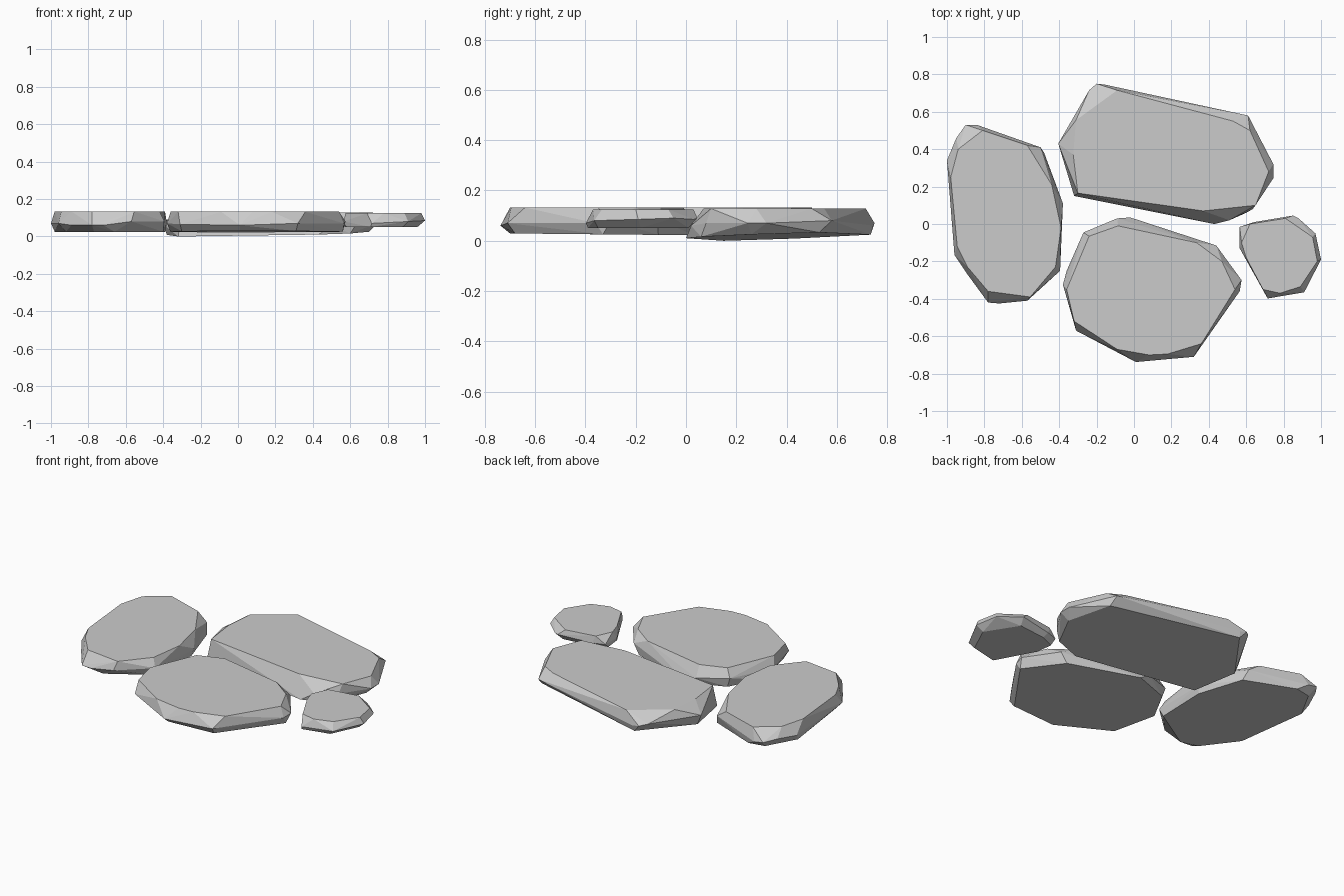
import bpy, bmesh
from math import radians


def stone(name, top_z, top, rim, base, base_plane):
    """Faceted slab: convex hull of a flat top, a widest rim (x, y, z) and a tilted base."""
    a, b, c = base_plane
    pts = [(x, y, top_z) for x, y in top] + list(rim)
    pts += [(x, y, a + b * x + c * y) for x, y in base]
    bm = bmesh.new()
    for p in pts:
        bm.verts.new(p)
    hull = bmesh.ops.convex_hull(bm, input=bm.verts[:])
    loose = [v for v in bm.verts if not v.link_faces]
    bmesh.ops.delete(bm, geom=loose, context='VERTS')
    bmesh.ops.dissolve_limit(bm, angle_limit=radians(3), verts=bm.verts[:], edges=bm.edges[:])
    bmesh.ops.recalc_face_normals(bm, faces=bm.faces[:])
    mesh = bpy.data.meshes.new(name)
    bm.to_mesh(mesh)
    bm.free()
    obj = bpy.data.objects.new(name, mesh)
    bpy.context.collection.objects.link(obj)
    return obj


# Tall oval slab on the left
stone("left_stone", 0.133,
      [(-.98, .25), (-.94, .40), (-.81, .50), (-.57, .42), (-.44, .21), (-.39, -.02),
       (-.42, -.23), (-.555, -.39), (-.78, -.36), (-.89, -.23), (-.945, -.12)],
      [(-1, .34, .07), (-.95, .46, .08), (-.90, .53, .07), (-.84, .53, .06),
       (-.50, .41, .085), (-.38, .11, .07), (-.395, -.25, .08), (-.57, -.41, .08),
       (-.72, -.425, .06), (-.78, -.42, .06), (-.89, -.27, .06), (-.96, -.165, .07)],
      [(-.98, .30), (-.88, .48), (-.78, .50), (-.48, .38), (-.39, .10), (-.40, -.22),
       (-.66, -.38), (-.77, -.35), (-.92, -.15)],
      (.025, 0, 0))

# Long slab at the back
stone("back_stone", 0.128,
      [(-.325, .37), (-.31, .555), (-.09, .715), (.53, .55), (.62, .50), (.72, .28),
       (.65, .10), (.37, .07), (.20, .115), (-.30, .165)],
      [(-.405, .43, .07), (-.24, .715, .08), (-.20, .75, .07), (-.155, .745, .06),
       (.61, .58, .08), (.745, .32, .07), (.745, .245, .07), (.635, .08, .07),
       (.51, .02, .06), (.085, .11, .05)],
      [(-.38, .43), (-.16, .735), (.62, .53), (.70, .26), (.60, .06), (.43, 0),
       (.085, .105), (-.32, .15)],
      (.001, .021, .036))

# Broad slab at the front
stone("front_stone", 0.132,
      [(-.36, -.35), (-.24, -.065), (-.085, -.01), (.335, -.10), (.47, -.20),
       (.54, -.35), (.36, -.64), (.18, -.695), (.08, -.70), (-.09, -.67), (-.32, -.52)],
      [(-.38, -.325, .07), (-.27, -.045, .08), (-.09, .03, .065), (.44, -.115, .085),
       (.575, -.30, .08), (.565, -.36, .07), (.32, -.71, .07), (.01, -.738, .06),
       (-.31, -.57, .065)],
      [(-.36, -.25), (-.25, -.05), (-.02, .035), (.40, -.11), (.56, -.33),
       (.31, -.68), (.01, -.70), (-.30, -.53)],
      (.022, 0, -.01))

# Small pebble on the right
stone("small_stone", 0.124,
      [(.575, -.10), (.62, 0), (.81, .03), (.955, -.07), (.98, -.20), (.89, -.335),
       (.78, -.37), (.69, -.35), (.60, -.18)],
      [(.565, -.015, .08), (.64, .01, .08), (.85, .045, .09), (.88, .03, .085),
       (.97, -.05, .09), (1.0, -.19, .085), (.91, -.365, .08), (.715, -.398, .07),
       (.565, -.13, .08)],
      [(.57, -.05), (.66, -.01), (.84, .01), (.96, -.18), (.88, -.35), (.71, -.39),
       (.58, -.15)],
      (.051, 0, 0))
